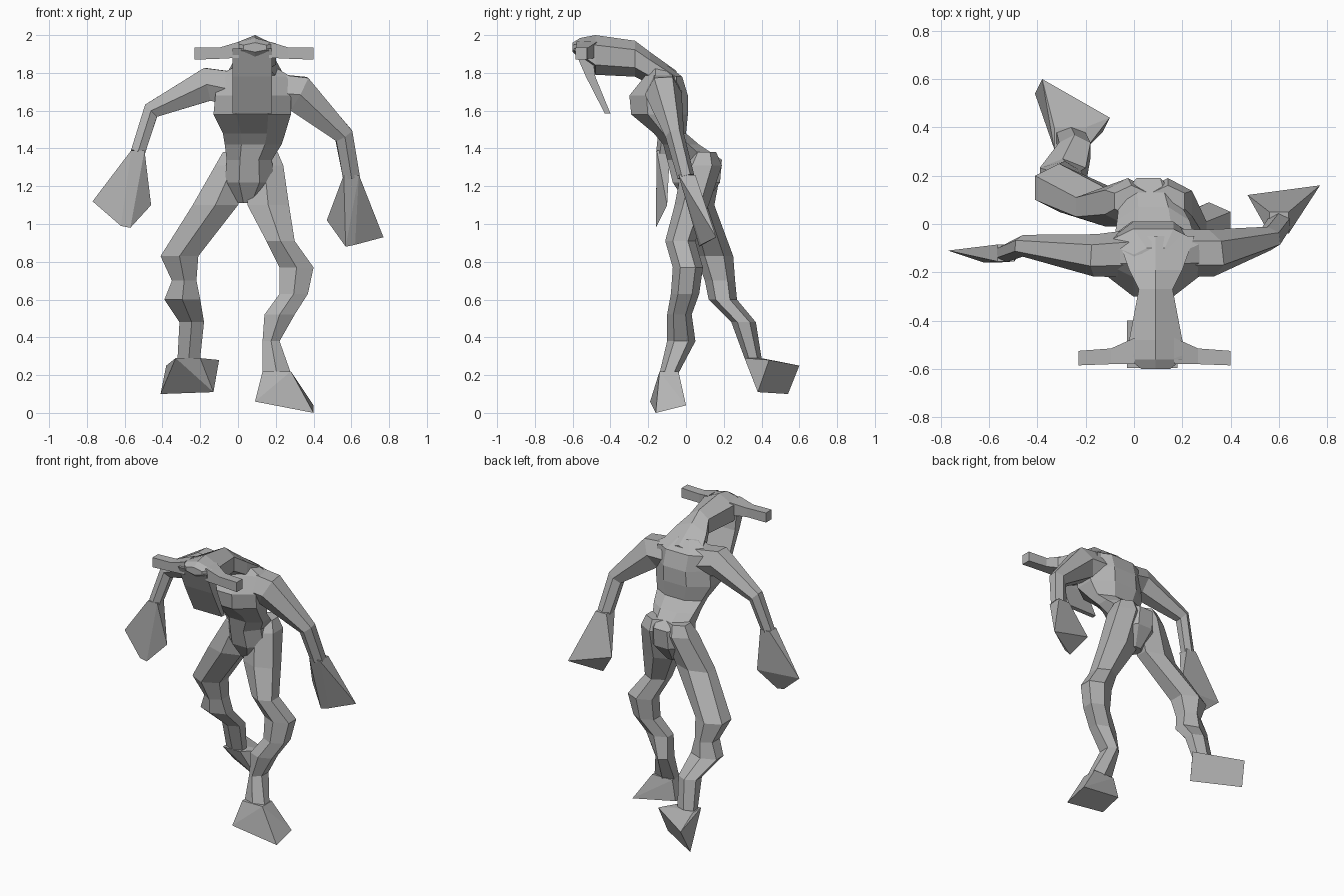
import bpy, bmesh, math
from mathutils import Vector

if "Cube" in bpy.data.objects:
    bpy.data.objects.remove(bpy.data.objects["Cube"])

GREY = (0.45, 0.45, 0.45, 1)
skin = bpy.data.materials.new("grey_skin")
skin.use_nodes = True
skin.diffuse_color = GREY
skin.node_tree.nodes["Principled BSDF"].inputs["Base Color"].default_value = GREY


def finish(bm, name):
    bmesh.ops.recalc_face_normals(bm, faces=bm.faces)
    mesh = bpy.data.meshes.new(name)
    bm.to_mesh(mesh)
    bm.free()
    mesh.materials.append(skin)
    bpy.context.collection.objects.link(bpy.data.objects.new(name, mesh))


def skin_rings(name, rings):
    """Bridge rings of points and cap both ends."""
    bm = bmesh.new()
    loops = [[bm.verts.new(p) for p in ring] for ring in rings]
    n = len(loops[0])
    for a, b in zip(loops, loops[1:]):
        for i in range(n):
            j = (i + 1) % n
            bm.faces.new((a[i], a[j], b[j], b[i]))
    bm.faces.new(loops[0])
    bm.faces.new(loops[-1])
    finish(bm, name)


def polygon(sides):
    """Polygon stretched to fill a unit square centred on the origin."""
    turn = math.pi / sides
    pts = [(math.cos(turn * (2 * i + 1)), math.sin(turn * (2 * i + 1))) for i in range(sides)]
    w, h = max(abs(p[0]) for p in pts), max(abs(p[1]) for p in pts)
    return [(u / w / 2, v / h / 2) for u, v in pts]


def loft(name, axis, sides, sections):
    """Sections give low and high bounds of both cross axes, then the position on the axis."""
    rings = []
    for a0, a1, b0, b1, c in sections:
        ring = []
        for u, v in polygon(sides):
            p = [(a0 + a1) / 2 + u * (a1 - a0), (b0 + b1) / 2 + v * (b1 - b0)]
            p.insert(axis, c)
            ring.append(p)
        rings.append(ring)
    skin_rings(name, rings)


def limb(name, path, sides=6):
    """Tube through points (x, y, z, radius), square to the path."""
    pts = [Vector(p[:3]) for p in path]
    rings = []
    for i, p in enumerate(pts):
        along = (pts[min(i + 1, len(pts) - 1)] - pts[max(i - 1, 0)]).normalized()
        across = along.cross(Vector((0, 1, 0))).normalized()
        depth = along.cross(across)
        r = path[i][3] * 2
        rings.append([p + (across * u + depth * v) * r for u, v in polygon(sides)])
    skin_rings(name, rings)


def hull(name, points):
    bm = bmesh.new()
    for p in points:
        bm.verts.new(p)
    bmesh.ops.convex_hull(bm, input=bm.verts)
    bmesh.ops.dissolve_limit(bm, angle_limit=0.08, verts=bm.verts, edges=bm.edges)
    finish(bm, name)


def square(x0, x1, y0, y1, z):
    return [(x, y, z) for x in (x0, x1) for y in (y0, y1)]


# Trunk: pelvis, waist, chest, shoulders
loft("torso", 2, 8, [
    (0, .1, 0, .1, 1.11), (-.07, .19, -.07, .18, 1.22), (-.06, .18, -.1, .19, 1.34),
    (-.07, .23, -.12, .07, 1.42), (-.08, .25, -.17, 0, 1.48), (-.13, .28, -.29, .01, 1.58),
    (-.12, .28, -.3, .01, 1.68), (-.12, .28, -.22, -.02, 1.78), (0, .18, -.19, -.1, 1.84)])

# Head with a downward face plate and horns
loft("neck_and_skull", 1, 6, [
    (-.07, .25, 1.68, 1.81, -.05), (-.02, .2, 1.74, 1.91, -.19), (.02, .16, 1.78, 1.97, -.27),
    (-.02, .2, 1.79, 2, -.48), (-.02, .2, 1.87, 1.985, -.56), (.03, .15, 1.91, 1.96, -.6)])
loft("face_plate", 2, 4, [
    (-.03, .18, -.595, -.5, 1.93), (-.03, .18, -.53, -.48, 1.78), (-.03, .18, -.43, -.4, 1.585)])
for name, side in (("left_horn", 1), ("right_horn", -1)):
    loft(name, 0, 4, [(-.58, -.47, 1.88, 1.965, .085 + side * .08),
                      (-.58, -.515, 1.875, 1.935, .085 + side * .18),
                      (-.585, -.525, 1.87, 1.935, .085 + side * .315)])

# Arms and flared hands
limb("right_arm", [(.02, -.12, 1.7, .1), (-.16, -.13, 1.74, .088),
                   (-.46, -.09, 1.6, .045), (-.53, -.12, 1.38, .038)])
hull("right_hand", square(-.565, -.495, -.155, -.085, 1.39) + [
    (-.77, -.11, 1.12), (-.62, -.16, .99), (-.57, -.16, .98), (-.46, -.1, 1.1)])
limb("left_arm", [(.14, -.12, 1.7, .1), (.32, -.12, 1.69, .098),
                  (.56, -.06, 1.47, .05), (.6, 0, 1.25, .045)])
hull("left_hand", square(.56, .64, -.04, .05, 1.26) + [
    (.77, .16, .93), (.62, .08, .89), (.57, .07, .88), (.47, .12, 1.02)])

# Legs: left stepping forward, right trailing
loft("left_leg", 2, 6, [
    (.07, .21, .03, .16, 1.38), (.04, .24, -.02, .19, 1.31), (.05, .27, -.06, .12, 1.1),
    (.15, .3, -.11, .05, .91), (.22, .4, -.07, .09, .77), (.22, .37, -.08, .07, .63),
    (.14, .3, -.1, .03, .52), (.13, .22, -.1, .05, .38), (.13, .28, -.14, -.04, .21)])
hull("left_foot", square(.13, .28, -.14, -.04, .22) + [
    (.09, -.19, .06), (.4, -.16, 0), (.4, 0, .04), (.1, -.03, .09)])
loft("right_leg", 2, 6, [
    (-.08, .06, .03, .16, 1.38), (-.12, .07, -.01, .19, 1.31), (-.24, 0, -.01, .15, 1.1),
    (-.41, -.21, .05, .25, .83), (-.35, -.22, .1, .26, .7), (-.39, -.2, .12, .27, .6),
    (-.31, -.18, .24, .37, .48), (-.32, -.2, .31, .4, .29)])
hull("right_foot", square(-.33, -.2, .31, .4, .29) + [
    (-.38, .6, .25), (-.1, .44, .28), (-.13, .38, .11), (-.41, .54, .1)])
